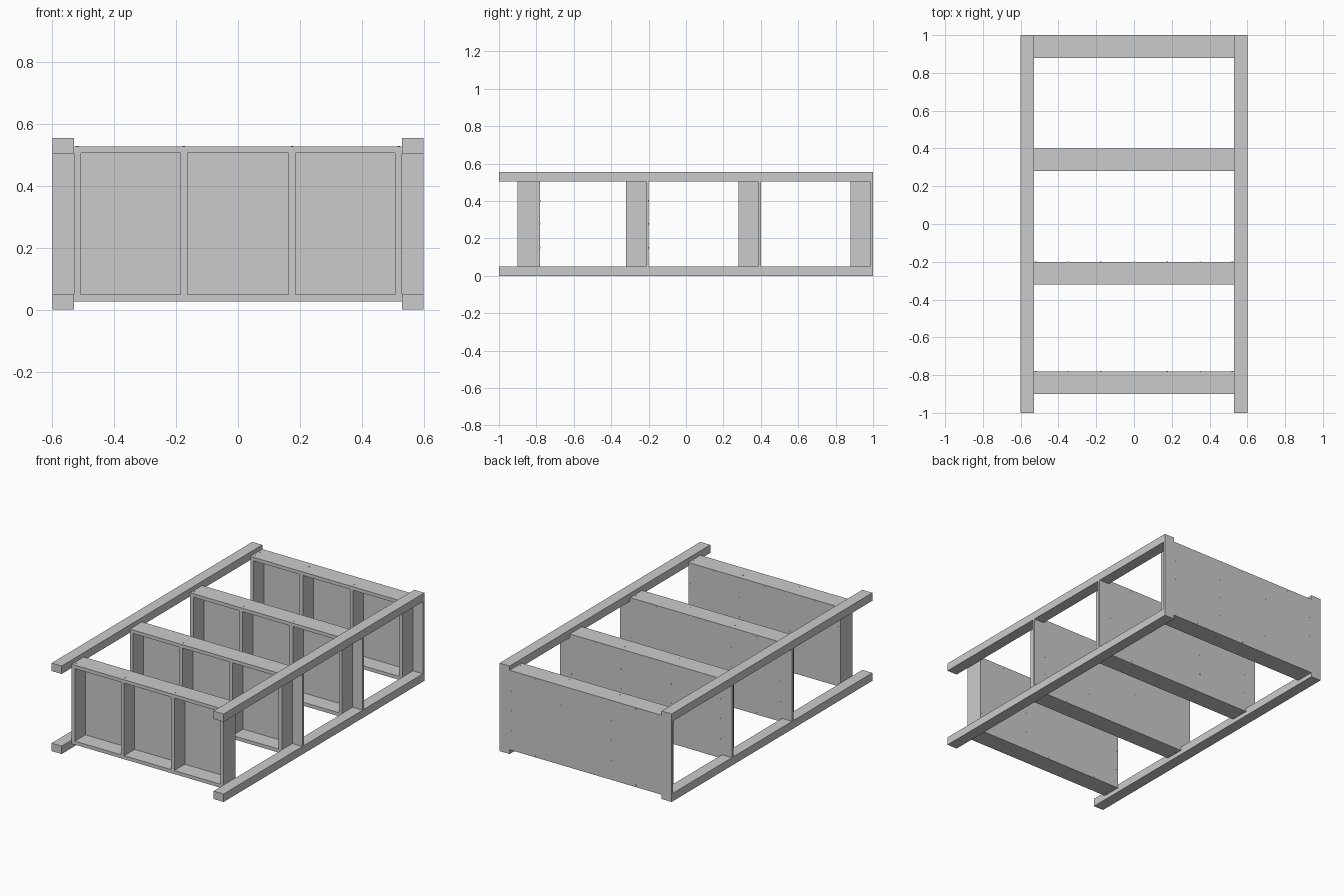
import bpy
import bmesh
from math import pi
from mathutils import Matrix, Vector

cube = bpy.data.objects.get("Cube")
if cube:
    bpy.data.objects.remove(cube, do_unlink=True)

grey = bpy.data.materials.new("plain grey")
grey.use_nodes = True
grey.diffuse_color = (0.6, 0.6, 0.6, 1)
grey.node_tree.nodes["Principled BSDF"].inputs["Base Color"].default_value = (0.6, 0.6, 0.6, 1)

HALF_W, INNER = 0.6, 0.53      # outer and inner edges of the long rails
HEIGHT, RAIL = 0.555, 0.05     # overall height, rail height
LOW, HIGH = 0.027, 0.528       # frame bottom and top
DEPTH, BOARD, PANEL = 0.12, 0.022, 0.015
STUDS = (-0.519, -0.175, 0.175, 0.519)


def finish(name, bm):
    mesh = bpy.data.meshes.new(name)
    bm.to_mesh(mesh)
    bm.free()
    mesh.materials.append(grey)
    obj = bpy.data.objects.new(name, mesh)
    bpy.context.collection.objects.link(obj)
    return obj


def box(name, x0, x1, y0, y1, z0, z1):
    bm = bmesh.new()
    size = Matrix.Diagonal((x1 - x0, y1 - y0, z1 - z0, 1))
    middle = Matrix.Translation(((x0 + x1) / 2, (y0 + y1) / 2, (z0 + z1) / 2))
    bmesh.ops.create_cube(bm, size=1, matrix=middle @ size)
    return finish(name, bm)


def panel(name, y, outline):
    """Flat board extruded backwards from an x-z outline."""
    bm = bmesh.new()
    face = bm.faces.new([bm.verts.new((x, y - PANEL, z)) for x, z in outline])
    moved = bmesh.ops.extrude_face_region(bm, geom=[face])["geom"]
    bmesh.ops.translate(bm, vec=(0, PANEL, 0),
                        verts=[v for v in moved if isinstance(v, bmesh.types.BMVert)])
    bmesh.ops.recalc_face_normals(bm, faces=bm.faces)
    return finish(name, bm)


def screws(name, points, axis):
    """Tiny flush fastener heads facing along an axis."""
    bm = bmesh.new()
    turn = Vector((0, 0, 1)).rotation_difference(Vector(axis)).to_matrix().to_4x4()
    for p in points:
        bmesh.ops.create_cone(bm, cap_ends=True, segments=10, radius1=0.004, radius2=0.004,
                              depth=0.002, matrix=Matrix.Translation(p) @ turn)
    return finish(name, bm)


def mirrored(corner):
    """Full outline from the upper right corner points, going anticlockwise."""
    mid = HEIGHT / 2
    top = corner + [(-x, z) for x, z in reversed(corner)]
    return top + [(-x, 2 * mid - z) for x, z in top]


# Long side rails
for side, s in (("left", 1), ("right", -1)):
    for level, z in (("lower", 0), ("upper", HEIGHT - RAIL)):
        x0, x1 = sorted((s * INNER, s * HALF_W))
        box(f"{side}_{level}_rail", x0, x1, -1, 1 - PANEL, z, z + RAIL)

# Board shapes: plain, with side ears between the rails, and covering the rail ends
plain = mirrored([(INNER, HIGH)])
eared = mirrored([(HALF_W, HEIGHT - RAIL), (INNER, HEIGHT - RAIL), (INNER, HIGH)])
closing = mirrored([(HALF_W, HEIGHT), (INNER, HEIGHT), (INNER, HIGH)])

# Four cross frames, each a divided box with a board on its back
for i, (back, outline) in enumerate(((-0.78, plain), (-0.2, eared), (0.4, eared), (1, closing)), 1):
    front, inner = back - DEPTH, back - PANEL
    box(f"frame_{i}_bottom", -INNER, INNER, front, inner, LOW, LOW + BOARD)
    box(f"frame_{i}_top", -INNER, INNER, front, inner, HIGH - BOARD, HIGH)
    for j, x in enumerate(STUDS, 1):
        box(f"frame_{i}_stud_{j}", x - BOARD / 2, x + BOARD / 2, front, inner,
            LOW + BOARD, HIGH - BOARD)
    panel(f"frame_{i}_back_panel", back, outline)

    # Fastener heads on the top, bottom and back of the frame
    for label, z, d in (("top", HIGH, 1), ("bottom", LOW, -1)):
        screws(f"frame_{i}_{label}_screws",
               [(x, front + dy, z) for x in STUDS for dy in (0.027, 0.08)], (0, 0, d))
    spots = [(x, back, z) for x in STUDS for z in (0.15, HEIGHT / 2, 0.4)]
    spots += [(x, back, z) for x in (-0.35, 0, 0.35) for z in (LOW + 0.011, HIGH - 0.011)]
    screws(f"frame_{i}_back_screws", spots, (0, 1, 0))
